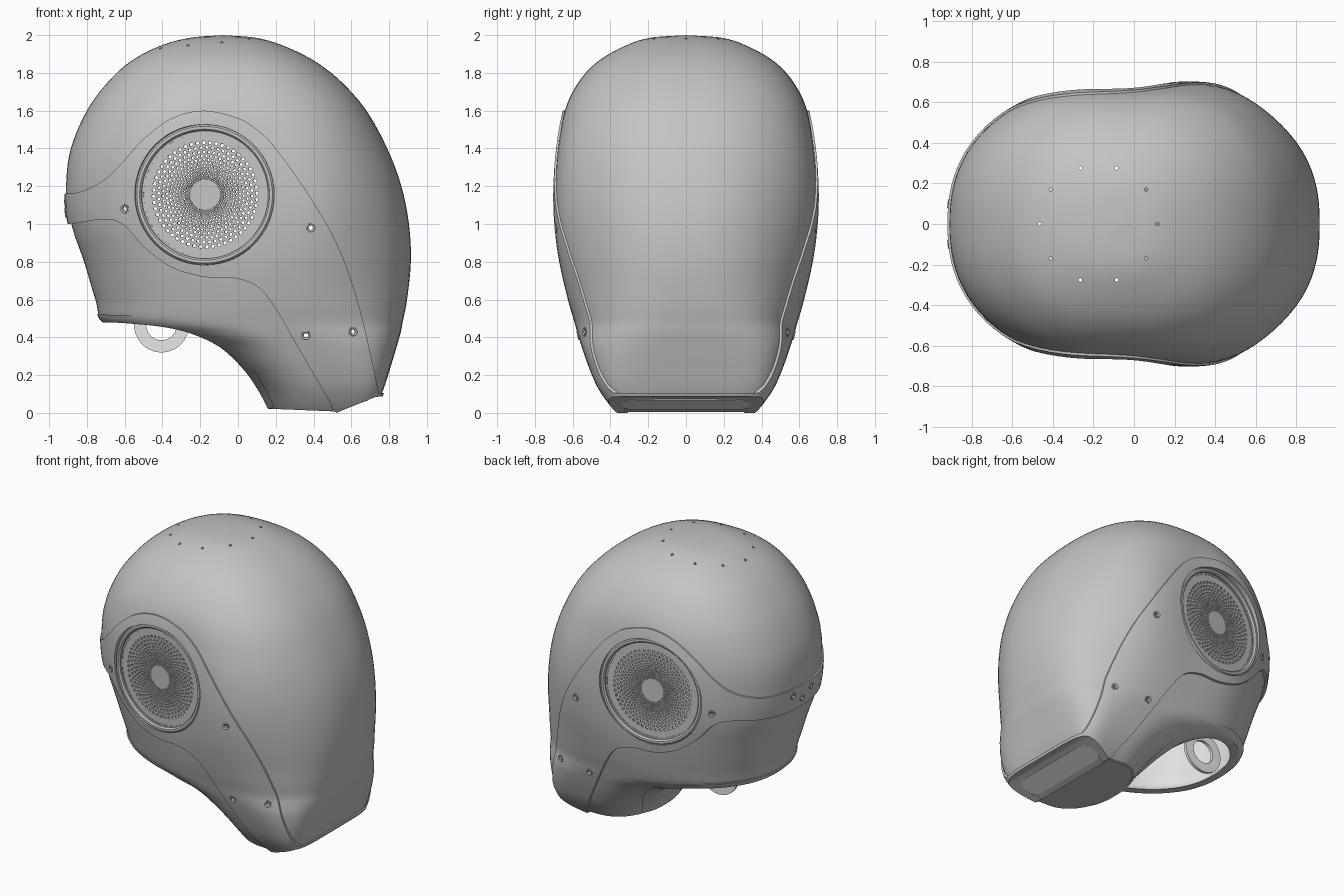
import bpy, bmesh, math
from mathutils import Vector, Matrix

if "Cube" in bpy.data.objects:
    bpy.data.objects.remove(bpy.data.objects["Cube"])


def material(name, v):
    m = bpy.data.materials.new(name)
    m.use_nodes = True
    m.diffuse_color = (v, v, v, 1)
    m.node_tree.nodes["Principled BSDF"].inputs["Base Color"].default_value = (v, v, v, 1)
    return m


GREY = material("shell grey", 0.55)
LIGHT = material("liner light grey", 0.8)


def add_object(name, bm, mats, matrix=None):
    bmesh.ops.recalc_face_normals(bm, faces=bm.faces)
    me = bpy.data.meshes.new(name)
    bm.to_mesh(me)
    bm.free()
    for m in mats:
        me.materials.append(m)
    ob = bpy.data.objects.new(name, me)
    bpy.context.collection.objects.link(ob)
    if matrix:
        ob.matrix_world = matrix
    return ob


def smooth(ob, angle=30):
    bpy.ops.object.select_all(action='DESELECT')
    ob.select_set(True)
    bpy.context.view_layer.objects.active = ob
    bpy.ops.object.shade_smooth_by_angle(angle=math.radians(angle))


def spline(pts, steps=6):
    """Smooth curve through points of any dimension."""
    p = [Vector(q) for q in pts]
    p = [2 * p[0] - p[1]] + p + [2 * p[-1] - p[-2]]
    out = []
    for a, b, c, d in zip(p, p[1:], p[2:], p[3:]):
        for k in range(steps):
            t = k / steps
            out.append(0.5 * (2 * b + (c - a) * t + (2 * a - 5 * b + 4 * c - d) * t * t
                              + (3 * b - a - 3 * c + d) * t ** 3))
    return out + [p[-2]]


# Head form stations: height, back x, face x, half width
FORM = spline([Vector(s) for s in (
    (2.0, -.08, -.08, 0), (1.985, -.26, .10, .195), (1.94, -.42, .25, .33),
    (1.86, -.57, .41, .47), (1.75, -.69, .55, .575), (1.6, -.80, .68, .652),
    (1.4, -.885, .79, .687), (1.2, -.91, .865, .693), (1.0, -.892, .905, .685),
    (.8, -.825, .915, .66), (.6, -.765, .895, .615), (.48, -.72, .872, .58),
    (.42, -.52, .86, .562), (.35, -.25, .84, .54), (.24, -.05, .807, .503), (.13, .08, .772, .455),
    (.03, .15, .73, .385), (-.03, .18, .70, .32), (-.1, .21, .67, .24))], 5)
SEG = 96


def loft(bm, off, mat):
    """Loft the head form, grown by off; returns the open bottom ring."""
    prev = None
    for i, (z, xb, xf, w) in enumerate(FORM):
        zz = z + off * max(0, z - 1)
        if i == 0:
            top = bm.verts.new(((xb + xf) / 2, 0, zz))
            continue
        cx, a, w = (xb + xf) / 2, (xf - xb) / 2 + off, w + off
        ring = []
        for j in range(SEG):
            c, s = math.cos(math.tau * j / SEG), math.sin(math.tau * j / SEG)
            # rounder at the back, boxier towards the chin
            n = 2.4 + 5 * max(0, 1 - z) ** 3 if c > 0 else 2.3
            r = (abs(c) ** n + abs(s) ** n) ** (-1 / n)
            x = cx + a * r * c
            waist = .065 * math.exp(-((x - .5) / .27) ** 2) - .04 * math.exp(-((x + .05) / .2) ** 2)
            y = w * r * s * (1 + waist * math.exp(-((z - 1.15) / .5) ** 2))
            ring.append(bm.verts.new((x, y, zz)))
        for j in range(SEG):
            k = (j + 1) % SEG
            f = bm.faces.new((prev[j], prev[k], ring[k], ring[j]) if prev else (top, ring[k], ring[j]))
            f.material_index = mat
        prev = ring
    return prev


def boolean(ob, cutter, operation):
    mod = ob.modifiers.new("cut", 'BOOLEAN')
    mod.operation, mod.solver, mod.object = operation, 'EXACT', cutter
    bpy.context.view_layer.update()
    ev = ob.evaluated_get(bpy.context.evaluated_depsgraph_get())
    me = bpy.data.meshes.new_from_object(ev)
    ob.modifiers.clear()
    ob.data = me
    bpy.data.objects.remove(cutter)
    bpy.context.view_layer.update()


def part(name, outline, outer, inner=None):
    """Piece of the head shell lying inside a side outline."""
    bm = bmesh.new()
    a = loft(bm, outer, 0)
    if inner is None:
        bm.faces.new(a)
    else:
        b = loft(bm, inner, 1)
        for j in range(SEG):
            k = (j + 1) % SEG
            bm.faces.new((a[j], a[k], b[k], b[j]))
    ob = add_object(name, bm, [GREY, LIGHT])
    bm = bmesh.new()
    face = bm.faces.new([bm.verts.new((p[0], -1, p[1])) for p in outline])
    ext = bmesh.ops.extrude_face_region(bm, geom=[face])["geom"]
    bmesh.ops.translate(bm, vec=(0, 2, 0), verts=[v for v in ext if isinstance(v, bmesh.types.BMVert)])
    boolean(ob, add_object("cutter", bm, [GREY, LIGHT]), 'INTERSECT')
    return ob


def drill(ob, holes):
    """Cut cylinders given as (centre, axis, radius, length)."""
    bm = bmesh.new()
    for c, axis, r, length in holes:
        bmesh.ops.create_cone(bm, cap_ends=True, segments=64 if r > .1 else 12, radius1=r, radius2=r,
                              depth=length, matrix=place(c, axis))
    boolean(ob, add_object("cutter", bm, [GREY, LIGHT]), 'DIFFERENCE')


def place(loc, axis):
    return Matrix.Translation(loc) @ Vector(axis).to_track_quat('Z', 'Y').to_matrix().to_4x4()


def lathe(name, profile, mat, matrix, seg=64):
    """Ring from a closed (radius, height) profile."""
    bm = bmesh.new()
    rings = [[bm.verts.new((r * math.cos(math.tau * j / seg), r * math.sin(math.tau * j / seg), h))
              for r, h in profile] for j in range(seg)]
    n = len(profile)
    for j in range(seg):
        a, b = rings[j], rings[(j + 1) % seg]
        for i in range(n):
            bm.faces.new((a[i], a[(i + 1) % n], b[(i + 1) % n], b[i]))
    ob = add_object(name, bm, [mat], matrix)
    smooth(ob)
    return ob


# Side seam lines (x, z)
upper = spline([(-1.1, 1.16), (-.92, 1.16), (-.82, 1.175), (-.7, 1.24), (-.6, 1.34), (-.5, 1.45),
                (-.35, 1.56), (-.18, 1.6), (0, 1.56), (.1, 1.5), (.2, 1.4), (.39, 1.13),
                (.54, .86), (.645, .55), (.715, .25), (.745, .105)])
lower = spline([(-1.1, 1.0), (-.9, 1.0), (-.7, 1.025), (-.6, .99), (-.5, .88), (-.35, .77),
                (-.18, .72), (-.03, .715), (.1, .67), (.2, .55), (.35, .29), (.52, 0)])
hem = spline([(-1.1, .49), (-.735, .48), (-.6, .475), (-.4, .455), (-.25, .42), (-.1, .35),
              (.02, .24), (.1, .13), (.16, .02)])
hem_top = [p + Vector((.02, .04)) for p in hem]

# Shell pieces
dome = part("dome_and_face_shell", upper + [(1.1, .105), (1.1, 2.2), (-1.1, 2.2)], 0, -.05)
band = part("side_band", upper + [(.9, .105), (.725, .083)] + lower[::-1], .01, -.05)
skirt = part("neck_skirt", lower[:-1] + [(.505, .012), (.2, .03)] + hem_top[::-1], -.01, -.05)
rim = part("neck_rim", hem + [(.19, .03)] + hem_top[::-1], -.003, -.055)
chin = part("chin_plate", [(.51, .005), (.725, .085), (.725, .11), (.49, .035)], .003)
floor = part("jaw_floor", [(.165, .022), (.505, .008), (.49, .035), (.18, .055)], -.012)

# Vent holes on the crown
vents = [((-.175 + .29 * math.cos(math.tau * k / 10), .29 * math.sin(math.tau * k / 10), 1.95),
          (0, 0, 1), .009, .3) for k in range(10)]
drill(dome, vents)

# Speaker openings and screw holes in the band
SIDES = (1, -1)
speaker = [((-.175, s * .633, 1.155), Vector((-.13, s, 0)).normalized()) for s in SIDES]
side_screws = [(-.6, 1.08), (.386, .98), (.36, .41), (.61, .43)]
back_screws = [(-.1, 1.11), (0, 1.06), (.1, 1.11)]
screws = [(Vector((x, s, z)), Vector((0, -s, 0))) for x, z in side_screws for s in SIDES]
screws += [(Vector((-1.2, y, z)), Vector((1, 0, 0))) for y, z in back_screws]
hits = [band.ray_cast(o, d)[:3] for o, d in screws]
drill(band, [(c, n, .372, .4) for c, n in speaker]
      + [(o + d * (.5 if abs(d.y) else .3), d, .012, .9 if abs(d.y) else .3) for o, d in screws])
for ob in (dome, band, skirt, rim, chin, floor):
    smooth(ob)
for ok, loc, nor in hits:
    if ok:
        lathe("screw_washer", [(.012, -.01), (.025, -.01), (.025, .003), (.021, .005), (.012, .001)],
              GREY, place(loc, nor), 20)


def grilles(name, matrix, count=52, rows=13, r0=.08, r1=.29):
    """Perforated disc with swirling rows of holes, mirrored to the other side."""
    bm = bmesh.new()
    ratio = (r1 / r0) ** (1 / rows)

    def polar(i, j):
        r, a = r0 * ratio ** i, (j + i * .5) * math.tau / count
        return Vector((r * math.cos(a), r * math.sin(a), 0))
    around = [(0, 0), (0, .5), (0, 1), (.5, 1), (1, 1), (1, .5), (1, 0), (.5, 0)]
    for i in range(rows):
        for j in range(count):
            mid = polar(i + .5, j + .5)
            edge = [polar(i + u, j + v) for u, v in around]
            rad = .34 * mid.length * (ratio - 1)
            outer = [bm.verts.new(p) for p in edge]
            inner = [bm.verts.new(mid + (p - mid).normalized() * rad) for p in edge]
            for k in range(8):
                m = (k + 1) % 8
                bm.faces.new((outer[k], outer[m], inner[m], inner[k]))
    bmesh.ops.remove_doubles(bm, verts=bm.verts, dist=1e-5)

    def loop(r):
        return [e for e in bm.edges if e.is_boundary and all(abs(v.co.length - r) < 1e-4 for v in e.verts)]
    bmesh.ops.edgeloop_fill(bm, edges=loop(r0))
    ext = bmesh.ops.extrude_edge_only(bm, edges=loop(r1))["geom"]
    for v in ext:
        if isinstance(v, bmesh.types.BMVert):
            v.co *= .34 / r1
    bm.transform(matrix)
    ob = add_object(name, bm, [GREY])
    mod = ob.modifiers.new("thickness", 'SOLIDIFY')
    mod.thickness, mod.offset = .012, 0
    mirror = ob.modifiers.new("other side", 'MIRROR')
    mirror.use_axis = (False, True, False)


# Speakers
for side, (c, n) in zip(("left", "right"), speaker):
    lathe(side + "_speaker_ring", [(.371, -.09), (.371, .004), (.362, .014), (.347, .014), (.338, .004),
                                   (.338, -.006), (.328, -.006), (.328, -.09)], GREY, place(c, n), 80)
grilles("speaker_grilles", place(*speaker[0]) @ Matrix.Translation((0, 0, -.015)))

# Rounded panel under the chin
bm = bmesh.new()
pts = [(.075 * math.cos(a), .075 * math.sin(a) + s * .27)
       for s, start in ((1, 0), (-1, math.pi)) for a in [start + math.pi * k / 12 for k in range(13)]]
face = bm.faces.new([bm.verts.new((x, y, 0)) for x, y in pts])
ext = bmesh.ops.extrude_face_region(bm, geom=[face])["geom"]
bmesh.ops.translate(bm, vec=(0, 0, .008), verts=[v for v in ext if isinstance(v, bmesh.types.BMVert)])
slope = math.atan2(.08, .215)
add_object("chin_panel", bm, [LIGHT], Matrix.Translation((.622, 0, .042)) @ Matrix.Rotation(-slope, 4, 'Y'))

# Hanging inner bracket: ring, stem and crossbar
hub = (-.405, .2, .465)
ring = lathe("bracket_ring", [(.08, -.01), (.145, -.01), (.145, .01), (.08, .01)], LIGHT, place(hub, (0, 1, 0)))
drill(ring, [((.112 * math.cos(a), .112 * math.sin(a), 0), (0, 0, 1), .013, .1)
             for a in (math.radians(30 + 120 * k) for k in range(3))])
for name, size, loc in (("bracket_stem", (.1, .02, .2), (-.405, .2, .69)),
                        ("bracket_crossbar", (.04, 1.08, .03), (-.405, 0, .79))):
    bm = bmesh.new()
    bmesh.ops.create_cube(bm, size=1, matrix=Matrix.Translation(loc) @ Matrix.Diagonal((*size, 1)))
    add_object(name, bm, [LIGHT])
